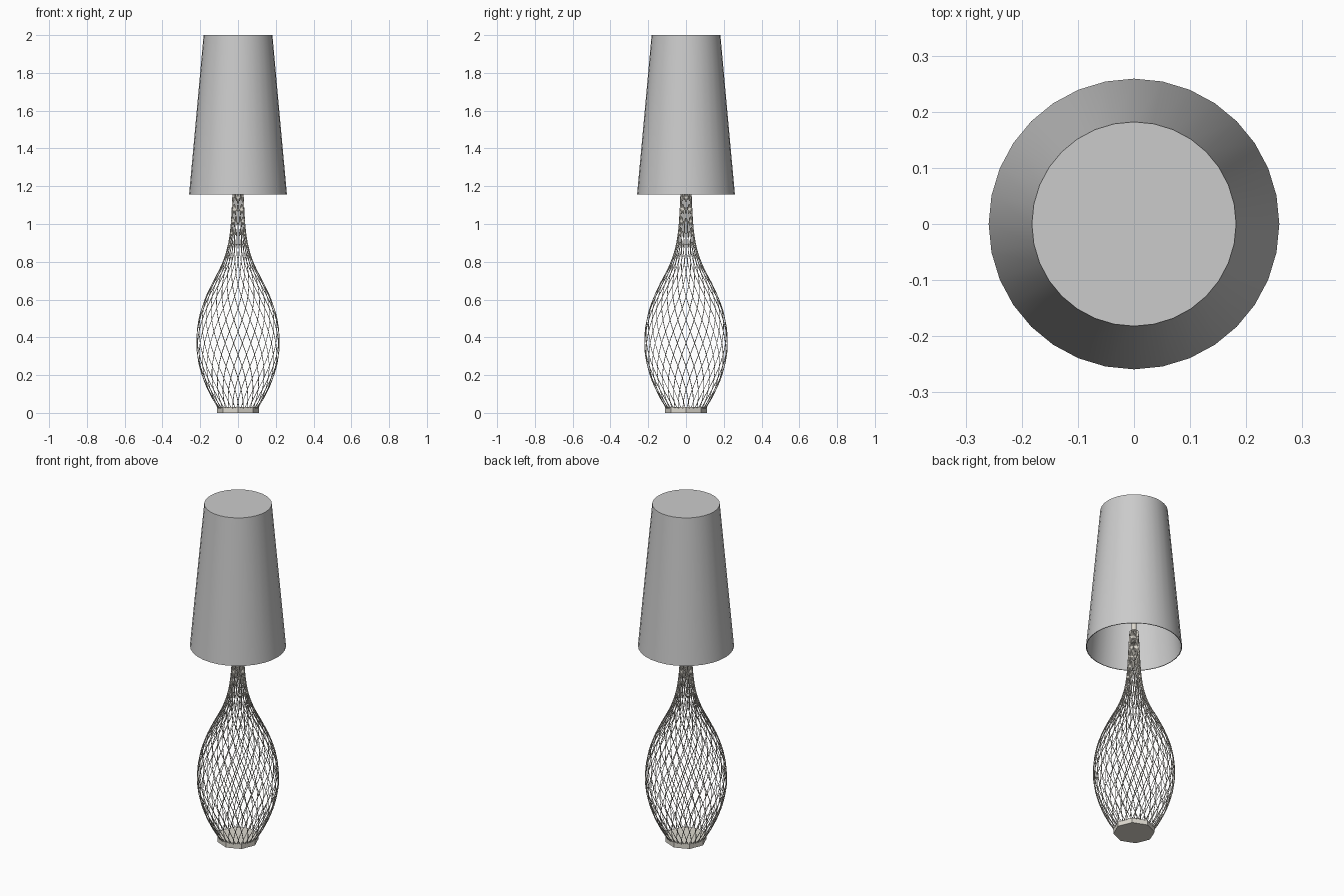
import bpy, math

if "Cube" in bpy.data.objects:
    bpy.data.objects.remove(bpy.data.objects["Cube"])

beige = bpy.data.materials.new("beige")
beige.diffuse_color = (0.72, 0.69, 0.62, 1)
beige.use_nodes = True
beige.node_tree.nodes["Principled BSDF"].inputs["Base Color"].default_value = beige.diffuse_color


def lathe(name, profile, sides, material=None, smooth=True, turn=0.0):
    """Revolve an (r, z) profile; r = 0 at an end makes a closed cap."""
    verts, rings, faces = [], [], []
    for r, z in profile:
        n = 1 if r == 0 else sides
        rings.append([len(verts) + i for i in range(n)])
        for i in range(n):
            a = turn + 2 * math.pi * i / sides
            verts.append((r * math.cos(a), r * math.sin(a), z))
    for lo, hi in zip(rings, rings[1:]):
        for i in range(sides):
            j = (i + 1) % sides
            if len(lo) == 1:
                faces.append((lo[0], hi[j], hi[i]))
            elif len(hi) == 1:
                faces.append((lo[i], lo[j], hi[0]))
            else:
                faces.append((lo[i], lo[j], hi[j], hi[i]))
    mesh = bpy.data.meshes.new(name)
    mesh.from_pydata(verts, [], faces)
    obj = bpy.data.objects.new(name, mesh)
    bpy.context.collection.objects.link(obj)
    if material:
        mesh.materials.append(material)
    if smooth:
        bpy.ops.object.select_all(action='DESELECT')
        obj.select_set(True)
        bpy.context.view_layer.objects.active = obj
        bpy.ops.object.shade_smooth_by_angle(angle=math.radians(35))
    return obj


# Foot: low octagonal disc
lathe("foot", [(0, 0), (0.112, 0), (0.112, 0.03), (0, 0.03)], 8, beige, smooth=False)

# Tapered shade: thin double wall, closed on top, open below
lathe("shade", [(0, 1.994), (0.178, 1.994), (0.255, 1.156), (0.259, 1.156),
                (0.182, 2.0), (0, 2.0)], 32)

# Stem running from the neck up to the shade top
lathe("stem", [(0, 1.18), (0.015, 1.18), (0.015, 1.995), (0, 1.995)], 12, beige)

# Wire body: crossing helical strands following a bottle profile (r, z)
body = [(0.105, 0.025), (0.148, 0.1), (0.190, 0.2), (0.214, 0.3), (0.219, 0.38),
        (0.208, 0.49), (0.179, 0.59), (0.134, 0.69), (0.088, 0.78), (0.057, 0.87),
        (0.041, 0.96), (0.033, 1.06), (0.028, 1.16), (0.023, 1.25)]
STRANDS, TWIST = 30, 1.7

curve = bpy.data.curves.new("wire_body", 'CURVE')
curve.dimensions = '3D'
curve.resolution_u = 3
curve.bevel_depth = 0.0019
curve.bevel_resolution = 0
curve.use_fill_caps = True
curve.materials.append(beige)
for direction in (1, -1):
    for k in range(STRANDS):
        spline = curve.splines.new('BEZIER')
        spline.bezier_points.add(len(body) - 1)
        for p, (r, z) in zip(spline.bezier_points, body):
            a = 2 * math.pi * k / STRANDS + direction * TWIST * z
            p.co = (r * math.cos(a), r * math.sin(a), z)
            p.handle_left_type = p.handle_right_type = 'AUTO'
wire = bpy.data.objects.new("wire_body", curve)
bpy.context.collection.objects.link(wire)
